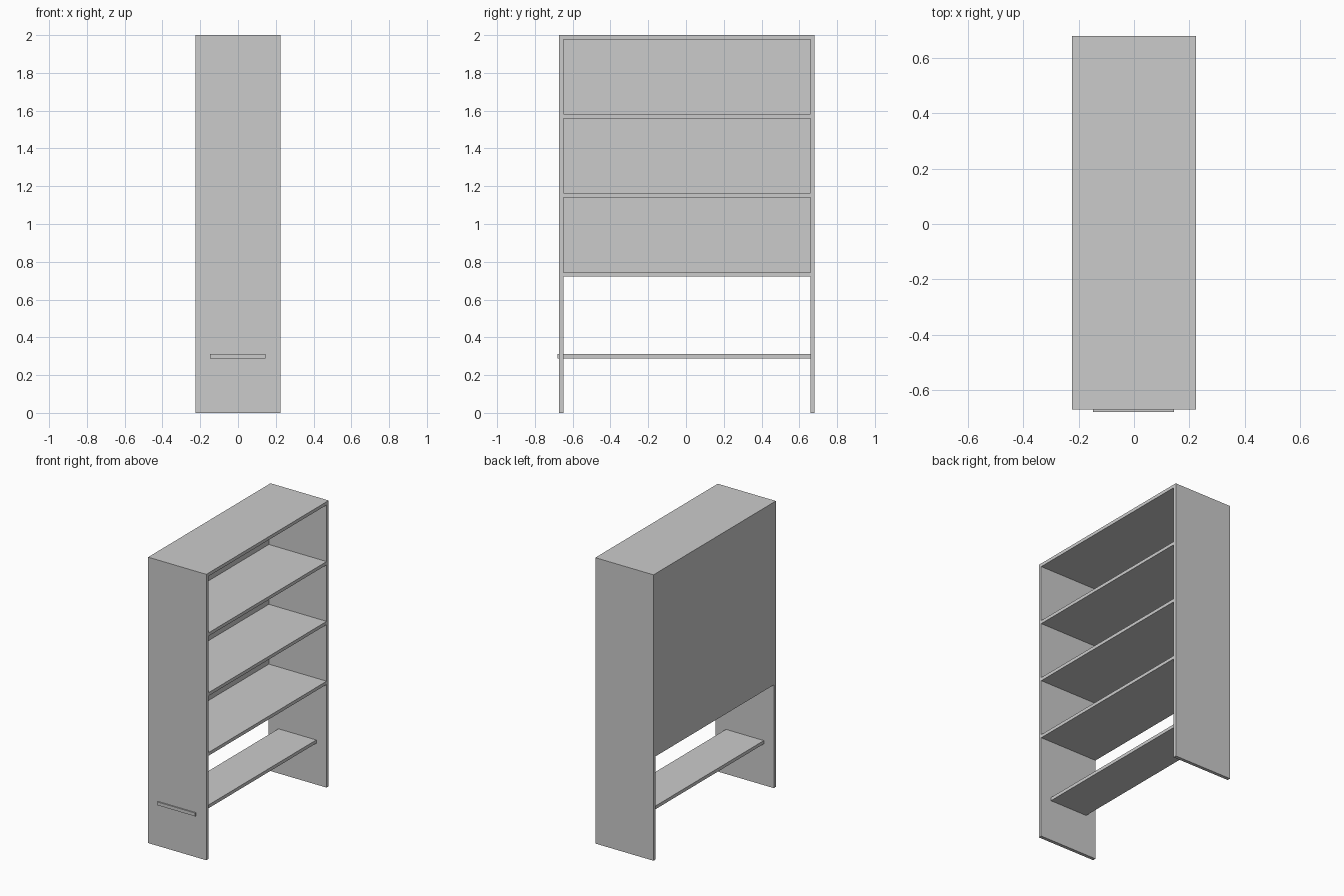
import bpy

if "Cube" in bpy.data.objects:
    bpy.data.objects.remove(bpy.data.objects["Cube"])

X = 0.225                      # half depth
Y0, Y1 = -0.672, 0.681         # outer faces of the side panels
T = 0.023                      # board thickness
BACK = 0.003                   # back sheet thickness
PITCH = 0.4185                 # shelf spacing


def board(name, x, y, z):
    """Axis-aligned box from (min, max) pairs."""
    bpy.ops.mesh.primitive_cube_add(size=1, location=[sum(r) / 2 for r in (x, y, z)])
    ob = bpy.context.object
    ob.name = name
    ob.scale = [r[1] - r[0] for r in (x, y, z)]
    bpy.ops.object.transform_apply(location=False, rotation=False, scale=True)
    return ob


inner_x = (-X + BACK, X)

# Side panels
board("left_side_panel", (-X, X), (Y0, Y0 + T), (0, 2))
board("right_side_panel", (-X, X), (Y1 - T, Y1), (0, 2))

# Top board and three main shelves, seated against the sides
for i, name in enumerate(("top_board", "upper_shelf", "middle_shelf", "lower_shelf")):
    top = 2 - i * PITCH
    board(name, inner_x, (Y0 + T, Y1 - T), (top - T, top))

# Thin back sheet covering only the shelved part
board("back_sheet", (-X, -X + BACK), (Y0 + T, Y1 - T), (2 - 3 * PITCH - T, 2))

# Narrow foot shelf, its end poking through the left side panel
board("foot_shelf", (-0.148, 0.145), (-0.681, Y1 - T), (0.289, 0.312))
